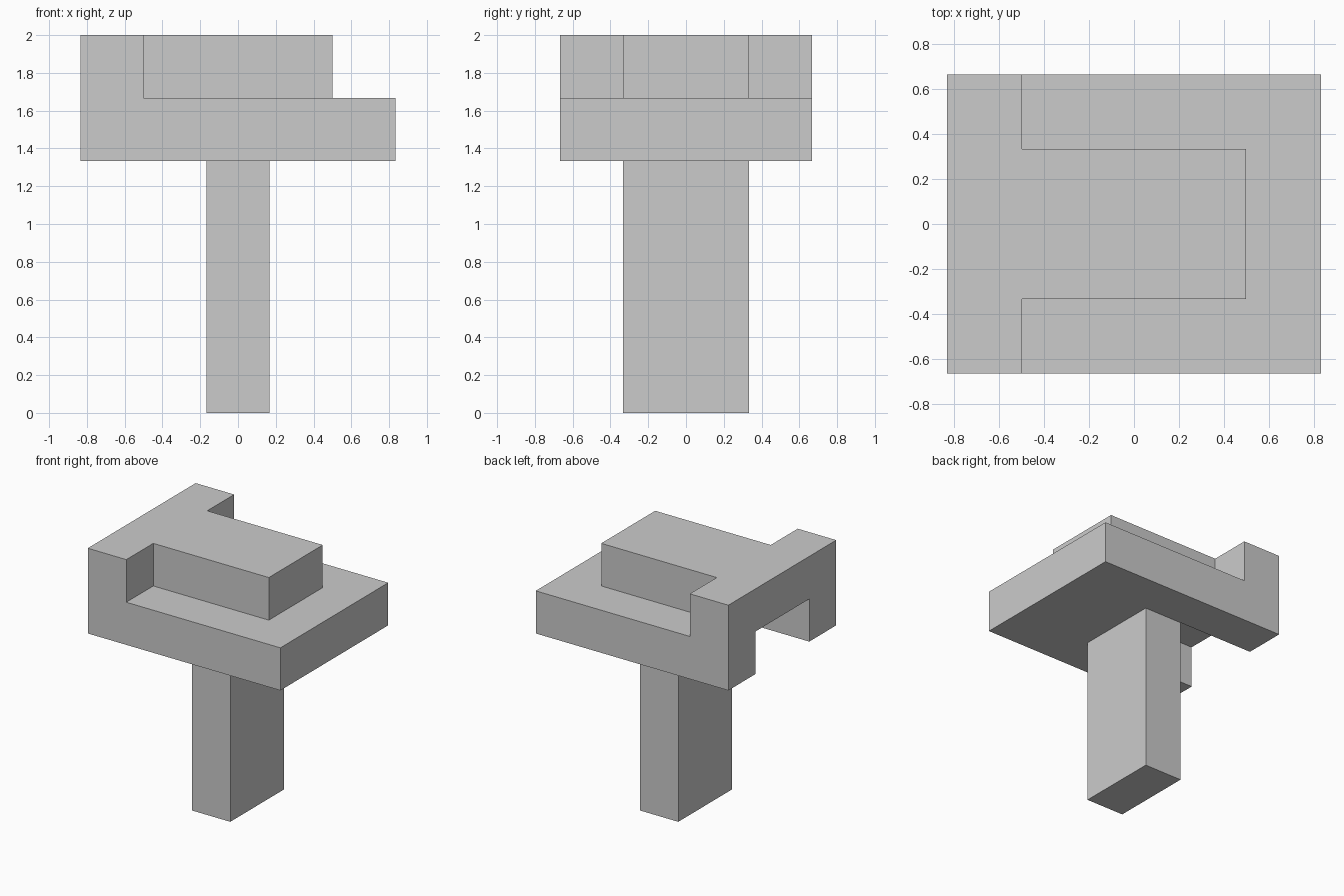
import bpy
import bmesh

if "Cube" in bpy.data.objects:
    bpy.data.objects.remove(bpy.data.objects["Cube"])

U = 1 / 3  # grid module: the model is 5 x 4 x 6 modules


def mirrored(half):
    """Complete a plan outline by mirroring its +y half across y = 0."""
    return half + [(x, -y) for x, y in reversed(half)]


def prism(name, half, z0, z1):
    """Extrude a mirrored plan outline (in modules) from z0 to z1."""
    bm = bmesh.new()
    verts = [bm.verts.new((x * U, y * U, z0 * U)) for x, y in mirrored(half)]
    base = bm.faces.new(verts)
    geom = bmesh.ops.extrude_face_region(bm, geom=[base], use_keep_orig=True)["geom"]
    top = [v for v in geom if isinstance(v, bmesh.types.BMVert)]
    bmesh.ops.translate(bm, verts=top, vec=(0, 0, (z1 - z0) * U))
    bmesh.ops.recalc_face_normals(bm, faces=bm.faces)
    mesh = bpy.data.meshes.new(name)
    bm.to_mesh(mesh)
    bm.free()
    obj = bpy.data.objects.new(name, mesh)
    bpy.context.collection.objects.link(obj)
    return obj


# Upright post
prism("post", [(-0.5, 1), (0.5, 1)], 0, 4)

# Base plate, slotted from the left side up to the post
prism("slotted_plate", [(-0.5, 1), (-2.5, 1), (-2.5, 2), (2.5, 2)], 4, 5)

# Raised T: bar along the left edge with a tongue over the middle
prism("raised_bar_and_tongue", [(-2.5, 2), (-1.5, 2), (-1.5, 1), (1.5, 1)], 5, 6)
